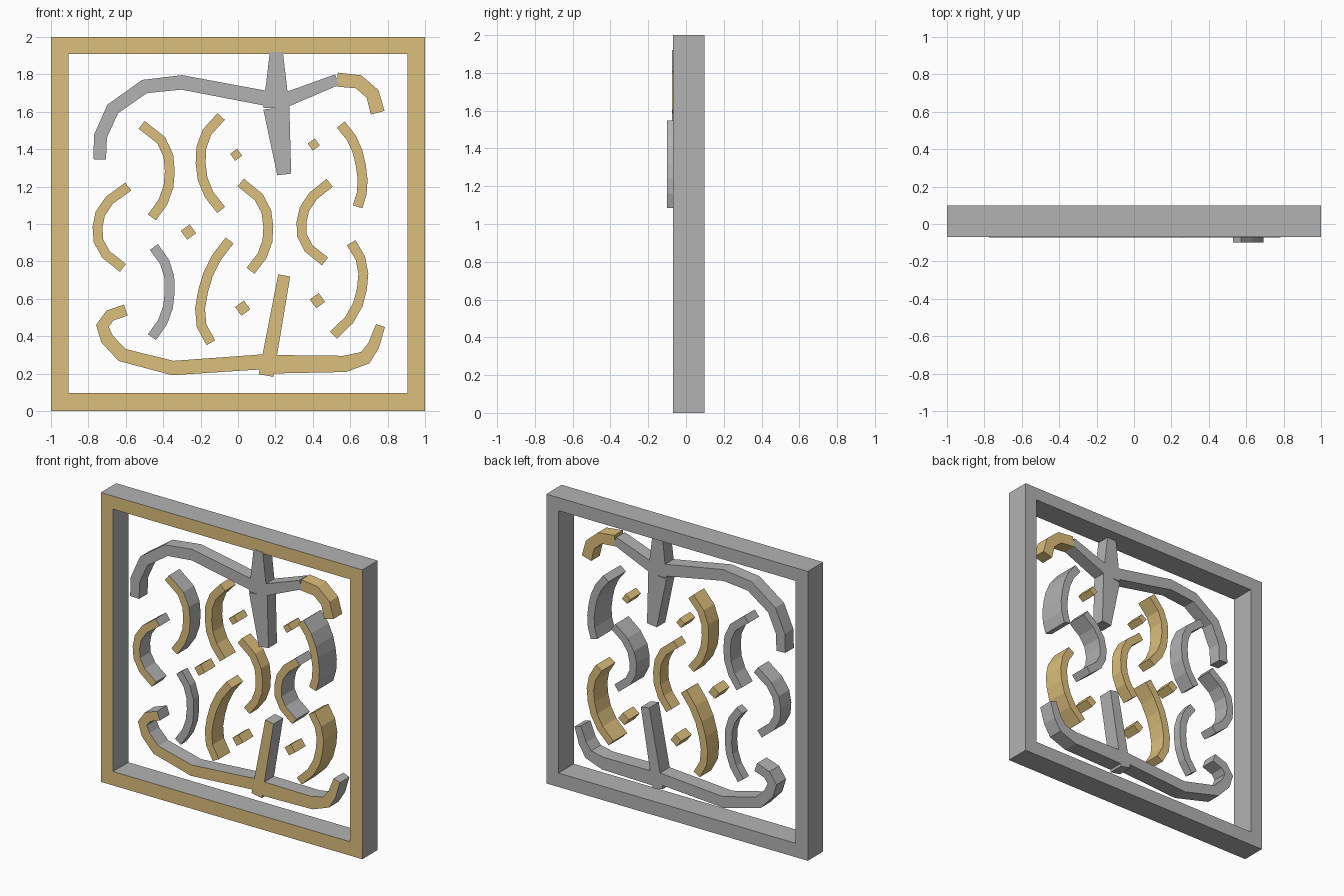
import bpy, bmesh
from mathutils import Vector

if "Cube" in bpy.data.objects:
    bpy.data.objects.remove(bpy.data.objects["Cube"])

tan = bpy.data.materials.new("tan")
tan.diffuse_color = (0.72, 0.52, 0.2, 1)
tan.use_nodes = True
tan.node_tree.nodes["Principled BSDF"].inputs["Base Color"].default_value = tan.diffuse_color
grey = bpy.data.materials.new("grey")
grey.diffuse_color = (0.45, 0.45, 0.45, 1)
grey.use_nodes = True
grey.node_tree.nodes["Principled BSDF"].inputs["Base Color"].default_value = grey.diffuse_color


def finish(name, bm, color):
    """color: 'tan', 'grey' or 'front' (tan front, grey elsewhere)"""
    bmesh.ops.recalc_face_normals(bm, faces=bm.faces)
    for f in bm.faces:
        is_tan = color == "tan" or (color == "front" and f.normal.y < -0.5)
        f.material_index = 0 if is_tan else 1
    mesh = bpy.data.meshes.new(name)
    bm.to_mesh(mesh)
    bm.free()
    mesh.materials.append(tan)
    mesh.materials.append(grey)
    obj = bpy.data.objects.new(name, mesh)
    bpy.context.collection.objects.link(obj)
    return obj


def ribbon(name, path, w0, w1, depth, color):
    """Flat-sided bar along (x, z) points, width going from w0 to w1."""
    bm = bmesh.new()
    pts = [Vector(p) for p in path]
    last = len(pts) - 1
    segs = [(b - a).normalized() for a, b in zip(pts, pts[1:])]
    rings = []
    for i, p in enumerate(pts):
        t = (segs[max(i - 1, 0)] + segs[min(i, last - 1)]).normalized()
        n = Vector((-t.y, t.x)) * (w0 + (w1 - w0) * i / last) / 2
        a, b = p + n, p - n
        y0, y1 = depth
        rings.append([bm.verts.new(c) for c in
                      ((a.x, y0, a.y), (b.x, y0, b.y), (b.x, y1, b.y), (a.x, y1, a.y))])
    for r, s in zip(rings, rings[1:]):
        for k in range(4):
            j = (k + 1) % 4
            bm.faces.new((r[k], r[j], s[j], s[k]))
    bm.faces.new(rings[0])
    bm.faces.new(rings[-1])
    return finish(name, bm, color)


def scroll(name, top, bottom, bulge, peak, depth, color):
    """Curved bar from top to bottom, bowed sideways most at fraction peak."""
    a, b = Vector(top), Vector(bottom)
    path = []
    for k in range(7):
        t = k / 6
        u = abs(t - peak) / (peak if t < peak else 1 - peak)
        path.append(a.lerp(b, t) + Vector((bulge * (1 - u ** 2.5), 0)))
    ribbon(name, path, .053, .053, depth, color)


# square frame: a plate with its middle inset and opened, then thickened
bm = bmesh.new()
loops = []
for half in (1, 0.907):
    for y in (-0.07, 0.098):
        loops.append([bm.verts.new((sx * half, y, 1.003 + sz * half if half < 1 else 1 + sz))
                      for sx, sz in ((-1, -1), (1, -1), (1, 1), (-1, 1))])
outer_f, outer_b, inner_f, inner_b = loops
for p, q in ((outer_f, inner_f), (inner_f, inner_b), (inner_b, outer_b), (outer_b, outer_f)):
    for k in range(4):
        j = (k + 1) % 4
        bm.faces.new((p[k], p[j], q[j], q[k]))
finish("frame", bm, "front")

# upper branch and stem
upper = (-0.073, 0.02)
ribbon("upper_left_branch", [(-.74, 1.345), (-.735, 1.47), (-.67, 1.615), (-.5, 1.735),
                             (-.3, 1.757), (.16, 1.67)], .068, .08, upper, "grey")
ribbon("upper_right_branch", [(.22, 1.65), (.53, 1.772)], .08, .06, upper, "grey")
ribbon("upper_right_tip", [(.53, 1.772), (.645, 1.76), (.72, 1.695), (.747, 1.595)],
       .075, .075, upper, "tan")
ribbon("upper_stem_top", [(.205, 1.92), (.205, 1.62)], .07, .14, upper, "grey")
ribbon("upper_stem", [(.205, 1.62), (.247, 1.265)], .14, .075, upper, "grey")

# lower branch and stem
lower = (-0.01, 0.095)
ribbon("lower_left_branch", [(-.6, .54), (-.685, .51), (-.725, .455), (-.7, .385), (-.62, .3),
                             (-.35, .23), (.16, .265)], .062, .08, lower, "front")
ribbon("lower_right_branch", [(.15, .25), (.57, .252), (.68, .285), (.725, .35), (.762, .457)],
       .1, .05, lower, "front")
ribbon("lower_stem", [(.15, .19), (.247, .725)], .08, .065, lower, "front")

# curved scrolls: top, bottom, bulge, peak
mid = (-0.04, 0.075)
scroll("scroll_upper_left", (-.515, 1.53), (-.46, 1.035), .125, .38, mid, "front")
scroll("scroll_upper_centre", (-.09, 1.575), (-.09, 1.075), -.11, .45, mid, "tan")
scroll("scroll_upper_right", (.55, 1.532), (.64, 1.092), .062, .45, (-0.1, 0.09), "front")
scroll("scroll_middle_left", (-.587, 1.2), (-.615, .765), -.15, .5, mid, "front")
scroll("scroll_middle_centre", (.015, 1.222), (.067, .75), .122, .42, (0, 0.09), "tan")
scroll("scroll_middle_right", (.49, 1.22), (.465, .8), -.138, .53, (-0.05, 0.095), "front")
scroll("scroll_lower_left", (-.45, .877), (-.46, .395), .09, .47, (0, 0.06), "grey")
scroll("scroll_lower_centre", (-.045, .912), (-.145, .365), -.093, .58, (-0.035, 0.09), "tan")
scroll("scroll_lower_right", (.605, .9), (.51, .405), .105, .52, (-0.06, 0.09), "tan")

# small diamond studs: tilted square bars
for i, (x, z) in enumerate([(-.01, 1.37), (.405, 1.425), (-.265, .957), (.025, .55), (.425, .59)]):
    s = .034 if z > 1 else .043
    arm = Vector((.55, .4)) * s
    c = Vector((x, z))
    ribbon(f"diamond_{i + 1}", [c - arm, c + arm], s * 1.35, s * 1.35, mid, "tan")
